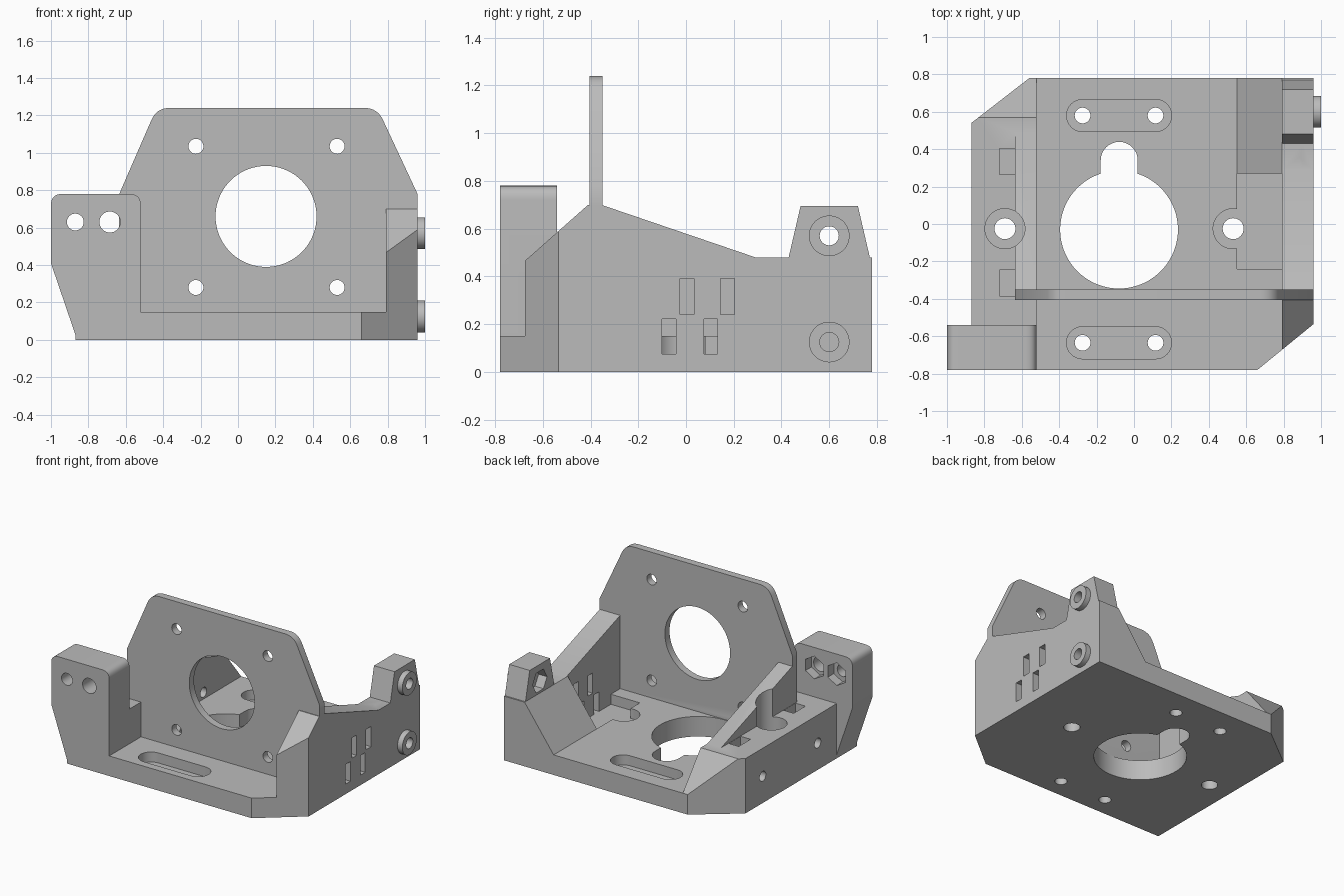
import bpy, bmesh
from math import pi, cos, sin
from mathutils import Vector

if "Cube" in bpy.data.objects:
    bpy.data.objects.remove(bpy.data.objects["Cube"])

grey = bpy.data.materials.new("plain grey")
grey.use_nodes = True
grey.diffuse_color = (0.5, 0.5, 0.5, 1)
grey.node_tree.nodes["Principled BSDF"].inputs["Base Color"].default_value = (0.5, 0.5, 0.5, 1)


def prism(name, axis, lo, hi, pts):
    """Extrude a 2D outline along an axis; the outline uses the other two axes in order."""
    place = {"x": lambda a, b, d: (d, a, b),
             "y": lambda a, b, d: (a, d, b),
             "z": lambda a, b, d: (a, b, d)}[axis]
    bm = bmesh.new()
    face = bm.faces.new([bm.verts.new(place(a, b, lo)) for a, b in pts])
    out = bmesh.ops.extrude_face_region(bm, geom=[face])
    moved = [v for v in out["geom"] if isinstance(v, bmesh.types.BMVert)]
    bmesh.ops.translate(bm, verts=moved, vec=place(0, 0, hi - lo))
    bmesh.ops.recalc_face_normals(bm, faces=bm.faces)
    mesh = bpy.data.meshes.new(name)
    bm.to_mesh(mesh)
    bm.free()
    mesh.materials.append(grey)
    ob = bpy.data.objects.new(name, mesh)
    bpy.context.collection.objects.link(ob)
    return ob


def arc(a, b, r, start=0, sweep=2 * pi, n=48):
    return [(a + r * cos(start + sweep * i / n), b + r * sin(start + sweep * i / n))
            for i in range(n if sweep > 6 else n + 1)]


def rect(a0, a1, b0, b1):
    return [(a0, b0), (a1, b0), (a1, b1), (a0, b1)]


def capsule(a0, a1, b, r):
    return arc(a1, b, r, -pi / 2, pi, 16) + arc(a0, b, r, pi / 2, pi, 16)


def rounded(pts, radii, n=8):
    """Soften chosen corners of an outline with a short curve."""
    out = []
    for i, p in enumerate(pts):
        p, r = Vector(p), radii.get(i, 0)
        if not r:
            out.append(tuple(p))
            continue
        a = p + (Vector(pts[i - 1]) - p).normalized() * r
        b = p + (Vector(pts[(i + 1) % len(pts)]) - p).normalized() * r
        out += [tuple(a * (1 - t) ** 2 + p * 2 * t * (1 - t) + b * t * t)
                for t in (k / n for k in range(n + 1))]
    return out


solids, cutters = [], []


def add(*args):
    solids.append(prism(*args))


def cut(name, *args):
    ob = prism(name + "_cutter", *args)
    ob.hide_render = True
    cutters.append(ob)


STEP = 0.41   # height of the left ledge
FLOOR = 0.075  # floor of the recesses

# Base plate
add("bracket_body", "z", 0, 0.15, rect(-0.87, 0.96, -0.78, 0.78))

# Upright mounting plate
add("mounting_plate", "y", -0.405, -0.35, rounded(
    [(-0.635, 0), (0.96, 0), (0.96, 0.78), (0.745, 1.24), (-0.435, 1.24), (-0.635, 0.78)],
    {3: 0.07, 4: 0.07}))

# Right wall with its raised tab
add("right_wall", "x", 0.79, 0.96, [
    (-0.78, 0), (0.78, 0), (0.78, 0.48), (0.77, 0.48), (0.72, 0.695), (0.48, 0.695),
    (0.43, 0.48), (0.29, 0.48), (-0.355, 0.70), (-0.41, 0.70), (-0.78, 0.372)])
add("wall_wedge", "y", 0.27, 0.78, [(0.55, 0.1), (0.9, 0.1), (0.9, 0.48), (0.79, 0.48), (0.55, 0.15)])
for z in (0.57, 0.125):
    add("boss", "x", 0.9, 1.0, arc(0.6, z, 0.085))

# Left ledge, gusset and clamp block
add("left_ledge", "x", -0.87, -0.52, [(-0.7, 0), (0.78, 0), (0.78, 0.15), (0.57, STEP), (-0.7, STEP)])
add("left_gusset", "x", -0.635, -0.52, [(-0.38, 0.1), (0.49, 0.1), (0.49, STEP), (-0.355, 0.70), (-0.38, 0.70)])
add("clamp_block", "y", -0.78, -0.54, rounded(
    [(-0.86, 0), (-0.52, 0), (-0.52, 0.78), (-1, 0.78), (-1, 0.41)], {2: 0.06, 3: 0.06}))

# Cut-off corners
cut("front_corner", "z", -0.1, 1, [(0.36, -1.025), (1.26, -1.025), (1.26, -0.29)])
cut("back_corner", "z", -0.1, 1, [(-1.18, 0.30), (-0.25, 1.02), (-1.18, 1.02)])

# Holes in the mounting plate
cut("large_plate_hole", "y", -0.45, -0.3, arc(0.15, 0.66, 0.27, 0, 2 * pi, 72))
for x in (-0.225, 0.53):
    for z in (0.28, 1.035):
        cut("plate_hole", "y", -0.45, -0.3, arc(x, z, 0.04, 0, 2 * pi, 32))

# Base opening with its notch
cut("base_opening", "z", -0.1, 0.3, arc(-0.08, -0.03, 0.315, 0, 2 * pi, 72))
cut("opening_notch", "z", -0.1, 0.3, [(-0.178, 0), (0.02, 0)] + arc(-0.079, 0.34, 0.099, 0, pi, 16))

# Sunken slots with two screw holes each
for y in (0.58, -0.635):
    cut("sunken_slot", "z", FLOOR, 0.3, capsule(-0.275, 0.115, y, 0.086))
    for x in (-0.275, 0.115):
        cut("slot_hole", "z", -0.1, 0.3, arc(x, y, 0.042, 0, 2 * pi, 32))

# Side screw holes and recess beside the right wall
for x in (-0.69, 0.53):
    cut("counterbore", "z", FLOOR, 0.8, arc(x, -0.025, 0.107))
    cut("screw_hole", "z", -0.1, 0.3, arc(x, -0.025, 0.056, 0, 2 * pi, 32))
cut("recess", "z", FLOOR, 0.2, rect(0.55, 0.79, -0.24, 0.27))

# Tie slots through the right wall
for y, z in ((-0.025, 0.24), (0.145, 0.24), (-0.1, 0.07), (0.075, 0.07)):
    cut("tie_slot", "x", 0.74, 1.1, rect(y, y + 0.058, max(z, FLOOR), z + 0.152))

# Boss holes and the nut pocket inside the tab
cut("upper_boss_hole", "x", 0.5, 1.1, arc(0.6, 0.57, 0.04, 0, 2 * pi, 32))
cut("lower_boss_hole", "x", 0.65, 1.1, arc(0.6, 0.125, 0.04, 0, 2 * pi, 32))
cut("tab_nut_pocket", "x", 0.7, 0.86, arc(0.6, 0.57, 0.085, 0, 2 * pi, 6))

# Clamp block holes and nut pockets
for x, r in ((-0.87, 0.045), (-0.685, 0.056)):
    cut("clamp_hole", "y", -0.9, -0.5, arc(x, 0.63, r, 0, 2 * pi, 32))
    cut("clamp_nut_pocket", "y", -0.61, -0.5, arc(x, 0.63, 0.085, pi / 6, 2 * pi, 6))

# Left ledge cross holes with drop-in nut slots
for y in (0.335, -0.315):
    cut("ledge_hole", "x", -1, -0.4, arc(y, 0.2, 0.037, 0, 2 * pi, 32))
    cut("ledge_nut_slot", "x", -0.72, -0.637, rect(y - 0.07, y + 0.07, 0.12, 0.6))

# Combine everything into one solid
body = solids[0]
for ob in solids[1:] + cutters:
    mod = body.modifiers.new(ob.name, "BOOLEAN")
    mod.operation = "DIFFERENCE" if ob in cutters else "UNION"
    mod.solver = "EXACT"
    mod.object = ob
mesh = bpy.data.meshes.new_from_object(body.evaluated_get(bpy.context.evaluated_depsgraph_get()))
body.modifiers.clear()
body.data = mesh
for ob in solids[1:] + cutters:
    bpy.data.objects.remove(ob)

bpy.ops.object.select_all(action="DESELECT")
body.select_set(True)
bpy.context.view_layer.objects.active = body
bpy.ops.object.shade_smooth_by_angle(angle=pi / 6)
